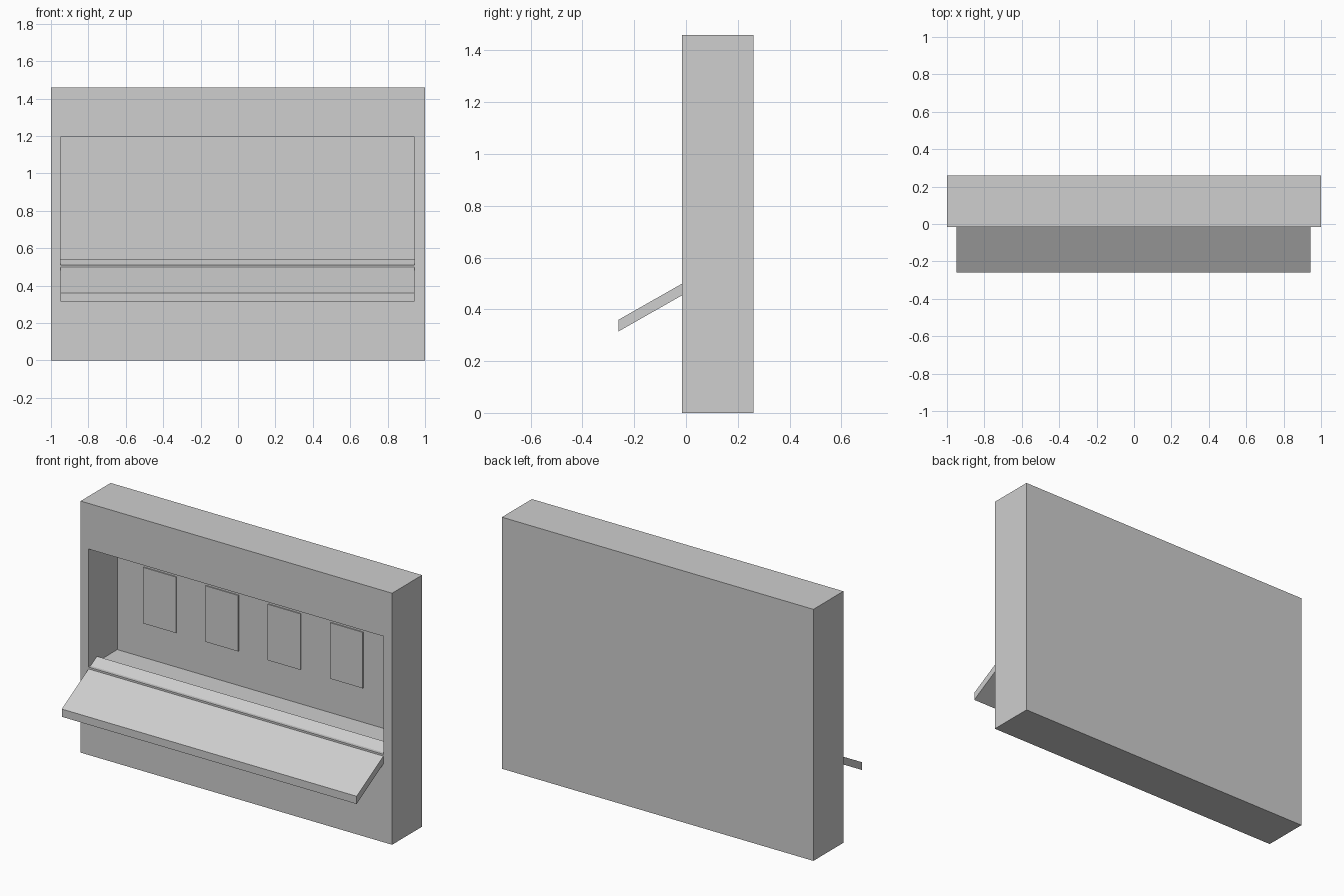
import bpy
import bmesh
from mathutils import Vector

default_cube = bpy.data.objects.get("Cube")
if default_cube:
    bpy.data.objects.remove(default_cube, do_unlink=True)

grey = bpy.data.materials.new("light grey")
grey.use_nodes = True
grey.diffuse_color = (0.62, 0.62, 0.62, 1)
grey.node_tree.nodes["Principled BSDF"].inputs["Base Color"].default_value = grey.diffuse_color

FRONT, BACK = -0.015, 0.26
RECESS_BACK = 0.25


def finish(name, bm):
    bmesh.ops.recalc_face_normals(bm, faces=bm.faces)
    mesh = bpy.data.meshes.new(name)
    bm.to_mesh(mesh)
    bm.free()
    mesh.materials.append(grey)
    obj = bpy.data.objects.new(name, mesh)
    bpy.context.collection.objects.link(obj)
    return obj


def box(bm, low, high):
    """Add a box spanning two corners."""
    low, high = Vector(low), Vector(high)
    verts = bmesh.ops.create_cube(bm, size=1)["verts"]
    bmesh.ops.scale(bm, vec=high - low, verts=verts)
    bmesh.ops.translate(bm, vec=(low + high) / 2, verts=verts)


# Wall block with a deep recess pushed in from the front face
bm = bmesh.new()
box(bm, (-1, FRONT, 0), (1, BACK, 1.46))
bm.normal_update()
opening = min(bm.faces, key=lambda f: f.calc_center_median().y)
bmesh.ops.inset_region(bm, faces=[opening], thickness=0.05)
for v in opening.verts:
    v.co.x = 0.945 if v.co.x > 0 else -0.95
    v.co.z = 1.195 if v.co.z > 0.7 else 0.51
pushed = bmesh.ops.extrude_face_region(bm, geom=[opening])
for v in pushed["geom"]:
    if isinstance(v, bmesh.types.BMVert):
        v.co.y = RECESS_BACK
if opening.is_valid:
    bmesh.ops.delete(bm, geom=[opening], context="FACES_ONLY")
finish("wall_block", bm)

# Sloping counter: a slanted profile extruded across the opening
bm = bmesh.new()
profile = [(-0.26, 0.315), (-0.26, 0.36), (0.062, 0.543), (0.062, 0.498)]
end = bm.faces.new([bm.verts.new((-0.949, y, z)) for y, z in profile])
swept = bmesh.ops.extrude_face_region(bm, geom=[end])
bmesh.ops.translate(bm, vec=(1.893, 0, 0),
                    verts=[g for g in swept["geom"] if isinstance(g, bmesh.types.BMVert)])
finish("sloping_counter", bm)

# Row of thin panels on the recess back wall
for i in range(4):
    bm = bmesh.new()
    left = -0.78 + 0.4 * i
    box(bm, (left, RECESS_BACK - 0.006, 0.71), (left + 0.21, RECESS_BACK + 0.002, 1.035))
    finish(f"wall_panel_{i + 1}", bm)
